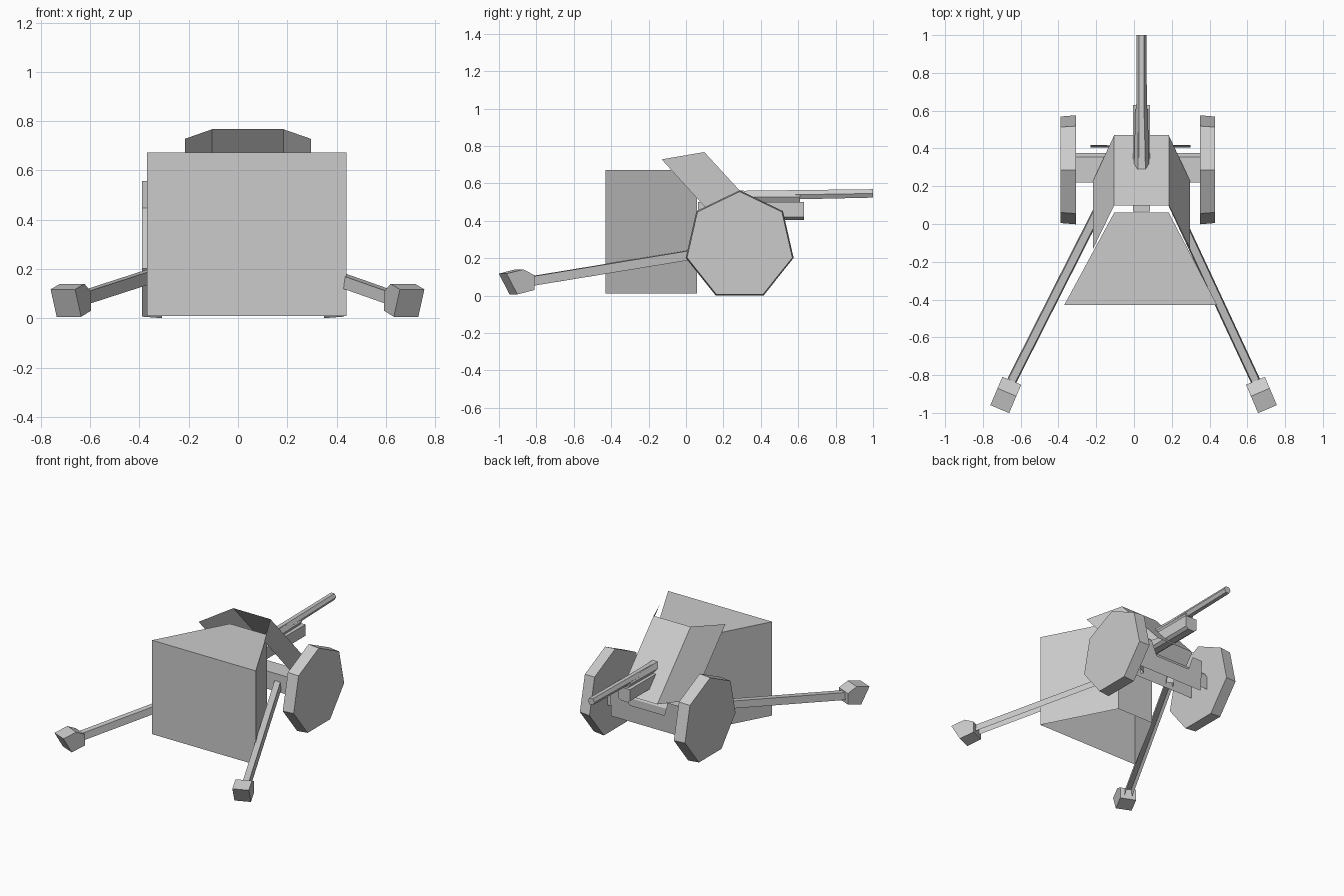
import bpy, bmesh, math
from mathutils import Vector

old = bpy.data.objects.get("Cube")
if old:
    bpy.data.objects.remove(old, do_unlink=True)

grey = bpy.data.materials.new("plain_grey")
grey.use_nodes = True
colour = (0.6, 0.6, 0.6, 1)
grey.diffuse_color = colour
grey.node_tree.nodes["Principled BSDF"].inputs["Base Color"].default_value = colour

MID = 0.04  # centre line of the gun


def finish(name, bm):
    bmesh.ops.recalc_face_normals(bm, faces=bm.faces)
    mesh = bpy.data.meshes.new(name)
    bm.to_mesh(mesh)
    bm.free()
    mesh.materials.append(grey)
    bpy.context.collection.objects.link(bpy.data.objects.new(name, mesh))


def loft(name, ring_a, ring_b, open_start=False, open_side=None):
    """Solid between two matching rings, with an optional end or side left open."""
    bm = bmesh.new()
    a = [bm.verts.new(p) for p in ring_a]
    b = [bm.verts.new(p) for p in ring_b]
    if not open_start:
        bm.faces.new(a)
    bm.faces.new(b)
    for i in range(len(a)):
        j = (i + 1) % len(a)
        if i != open_side:
            bm.faces.new((a[i], a[j], b[j], b[i]))
    finish(name, bm)


def sheet(name, upper, lower):
    """Strip of thin panels between an upper and a lower edge."""
    bm = bmesh.new()
    up = [bm.verts.new(p) for p in upper]
    low = [bm.verts.new(p) for p in lower]
    for i in range(len(up) - 1):
        bm.faces.new((up[i], up[i + 1], low[i + 1], low[i]))
    finish(name, bm)


def tube(name, start, end, r0, r1, sides=6):
    """Faceted tube running along y."""
    def ring(c, r):
        return [(c[0] + r * math.cos(math.tau * i / sides), c[1],
                 c[2] + r * math.sin(math.tau * i / sides)) for i in range(sides)]
    loft(name, ring(start, r0), ring(end, r1))


# Large tapered block behind the shield, open underneath
plan = [(-0.37, -0.43), (0.44, -0.43), (0.184, 0.06), (-0.105, 0.06)]
loft("tapered_block", [(x, y, 0.01) for x, y in plan], [(x, y, 0.672) for x, y in plan],
     open_start=True)


# Seven-sided wheels, slightly smaller on the outer face
def wheel(name, x_in, x_out):
    def ring(x, r):
        return [(x, 0.287 + r * math.sin(math.tau * i / 7),
                 0.267 + r * math.cos(math.tau * i / 7)) for i in range(7)]
    loft(name, ring(x_in, 0.296), ring(x_out, 0.289))


wheel("right_wheel", -0.308, -0.39)
wheel("left_wheel", 0.35, 0.43)

# Axle with a chamfered edge, open underneath
section = [(0.22, 0.2), (0.375, 0.2), (0.375, 0.295), (0.355, 0.325), (0.22, 0.325)]
loft("axle", [(-0.31, y, z) for y, z in section], [(0.352, y, z) for y, z in section],
     open_side=0)

# Sloping shield: centre panel and two folded wings
sheet("shield",
      [(-0.216, -0.13, 0.728), (-0.105, 0.098, 0.767), (0.184, 0.098, 0.767), (0.296, -0.13, 0.728)],
      [(-0.216, 0.23, 0.332), (-0.105, 0.47, 0.362), (0.184, 0.47, 0.362), (0.296, 0.23, 0.332)])

# Lower plate, notched in the middle of its upper edge
outline = [(-0.23, 0.365), (-0.15, 0.365), (-0.12, 0.267), (0.15, 0.267), (0.2, 0.365), (0.3, 0.365)]
sheet("lower_shield",
      [(x, 0.405 + 0.06 * (z - 0.147), z) for x, z in outline],
      [(x, 0.405, 0.147) for x, z in outline])

# Cradle with a chamfered underside
cradle = [(-0.045, 0.5), (-0.045, 0.42), (-0.025, 0.405), (0.025, 0.405), (0.045, 0.42), (0.045, 0.5)]
loft("cradle", [(MID + x, 0.065, z) for x, z in cradle], [(MID + x, 0.63, z) for x, z in cradle])

# Sleeve and barrel
tube("sleeve", (MID, 0.29, 0.526), (MID, 0.61, 0.526), 0.04, 0.033)
tube("barrel", (MID, 0.3, 0.534), (MID, 1.0, 0.546), 0.03, 0.026)

# Trail legs and their wedge feet
FOOT = [(0, 0.03), (0, 0.108), (0.066, 0.14), (0.163, 0.117), (0.1, 0.006)]
FOOT_TURN = math.radians(23)


def trail(side, sign, hip_x, end_x):
    hip, end = Vector((hip_x, 0.25, 0.254)), Vector((end_x, -0.83, 0.077))
    run = Vector((end.x - hip.x, end.y - hip.y, 0)).normalized()
    leg_across = Vector((-run.y, run.x, 0))
    corners = [(-0.026, -0.025), (0.026, -0.025), (0.02, 0.025), (-0.02, 0.025)]

    def ring(c):
        return [c + leg_across * u + Vector((0, 0, v)) for u, v in corners]
    loft(side + "_trail_leg", ring(hip), ring(end), open_side=0)

    out = Vector((sign * math.sin(FOOT_TURN), -math.cos(FOOT_TURN), 0))
    across = Vector((-out.y, out.x, 0))

    def outline(offset):
        return [Vector((end.x, end.y, 0)) + out * s + across * offset + Vector((0, 0, z))
                for s, z in FOOT]
    loft(side + "_trail_foot", outline(-0.054), outline(0.054))


trail("right", -1, -0.1, -0.647)
trail("left", 1, 0.14, 0.643)
